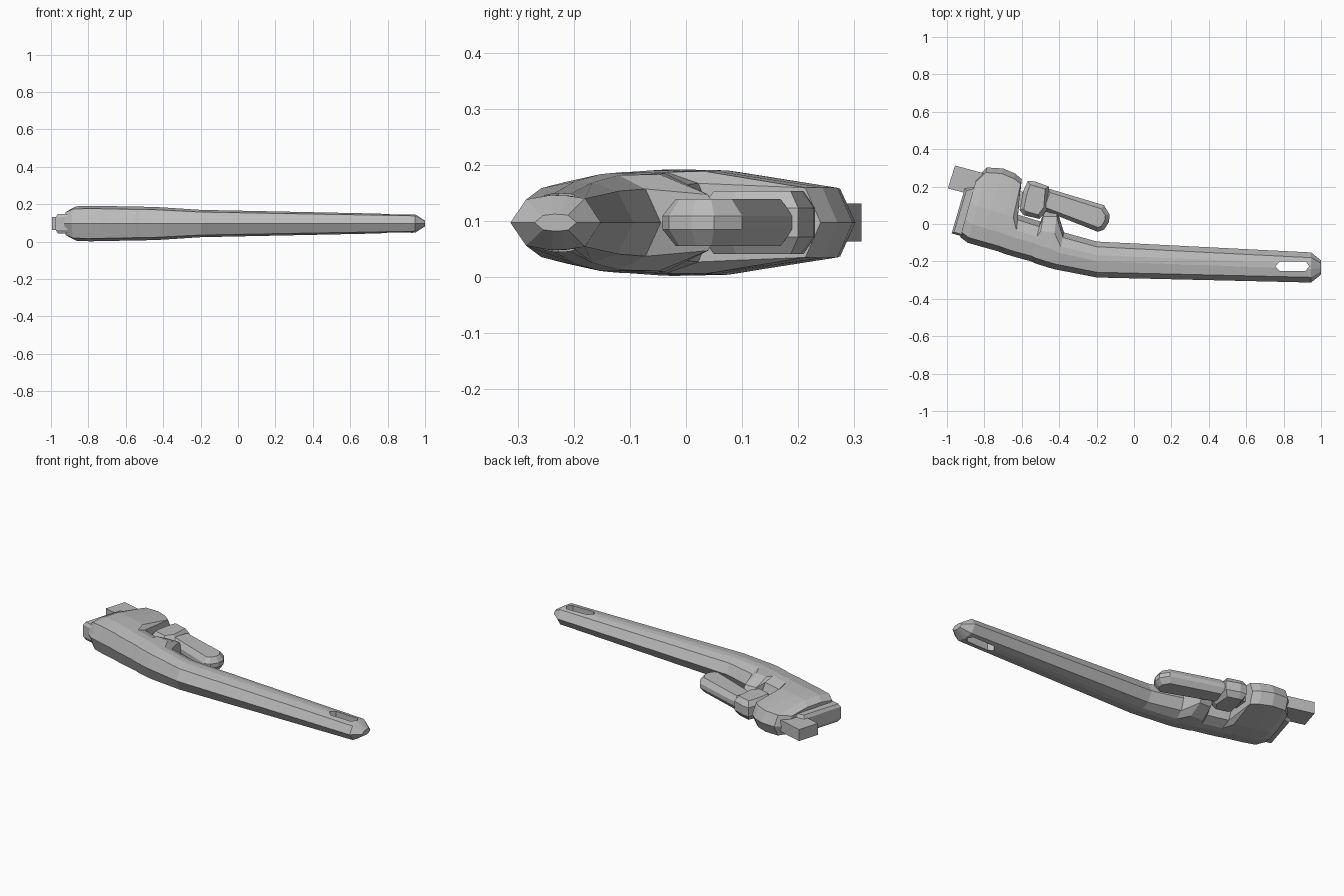
import bpy, bmesh
from mathutils import Vector

cube = bpy.data.objects.get("Cube")
if cube:
    bpy.data.objects.remove(cube, do_unlink=True)

MID = 0.097  # height of the symmetry plane

grey = bpy.data.materials.new("plain grey")
grey.use_nodes = True
grey.diffuse_color = (0.5, 0.5, 0.5, 1)
grey.node_tree.nodes["Principled BSDF"].inputs["Base Color"].default_value = (0.5, 0.5, 0.5, 1)


def finish(name, bm):
    bmesh.ops.recalc_face_normals(bm, faces=bm.faces)
    mesh = bpy.data.meshes.new(name)
    bm.to_mesh(mesh)
    bm.free()
    mesh.materials.append(grey)
    obj = bpy.data.objects.new(name, mesh)
    bpy.context.collection.objects.link(obj)
    return obj


def slab(name, outline, half, inset=0, bevel=0):
    """Flat prism around the symmetry plane, with sloped rims if bevelled."""
    bm = bmesh.new()
    wall = half - bevel
    face = bm.faces.new([bm.verts.new((x, y, MID - wall)) for x, y in outline])
    ext = bmesh.ops.extrude_face_region(bm, geom=[face])["geom"]
    for v in ext:
        if isinstance(v, bmesh.types.BMVert):
            v.co.z += 2 * wall
    bmesh.ops.recalc_face_normals(bm, faces=bm.faces)
    if inset:
        caps = [f for f in bm.faces if abs(f.normal.z) > 0.9]
        bmesh.ops.inset_individual(bm, faces=caps, thickness=inset, depth=bevel)
    return finish(name, bm)


def section(front, back, half, back_half):
    """Ring with a ridge on each side, sloped shoulders and a crowned top."""
    a, b = Vector(front), Vector(back)
    w = (b - a).length
    d = (b - a) / w
    rim = min(0.028, w * 0.2)
    rows = [(rim, half * 0.84), (min(0.1, w * 0.45), half),
            (min(0.2, w * 0.62), half * 0.98), (w - rim, back_half)]
    top = [(a + d * t, MID + h) for t, h in rows]
    low = [(a + d * t, MID - h) for t, h in reversed(rows)]
    ring = [(a, MID)] + top + [(b, MID)] + low
    return [(p.x, p.y, z) for p, z in ring]


# Body: front point, back point, half height, half height at the back shoulder
stations = [
    ((-0.93, -0.07), (-0.84, 0.25), 0.072, 0.05),
    ((-0.89, -0.10), (-0.786, 0.302), 0.092, 0.06),
    ((-0.82, -0.12), (-0.70, 0.297), 0.095, 0.062),
    ((-0.73, -0.145), (-0.636, 0.27), 0.094, 0.063),
    ((-0.69, -0.16), (-0.60, 0.24), 0.093, 0.062),
    ((-0.64, -0.175), (-0.62, 0.05), 0.092, 0.07),
    ((-0.55, -0.20), (-0.50, 0.013), 0.09, 0.066),
    ((-0.53, -0.21), (-0.48, 0.067), 0.09, 0.05),
    ((-0.45, -0.235), (-0.41, 0.067), 0.088, 0.05),
    ((-0.42, -0.243), (-0.374, -0.045), 0.086, 0.06),
    ((-0.198, -0.286), (-0.198, -0.094), 0.073, 0.056),
    ((0.947, -0.313), (0.947, -0.152), 0.049, 0.043),
    ((1.0, -0.27), (1.0, -0.195), 0.015, 0.013),
]
bm = bmesh.new()
rings = [[bm.verts.new(p) for p in section(*s)] for s in stations]
for r, s in zip(rings, rings[1:]):
    for i in range(len(r)):
        j = (i + 1) % len(r)
        bm.faces.new((r[i], r[j], s[j], s[i]))
bm.faces.new(rings[0])
bm.faces.new(rings[-1])
body = finish("handle_body", bm)

# Lanyard slot through the end of the handle
cutter = slab("slot_cutter", [(0.755, -0.227), (0.78, -0.252), (0.915, -0.252),
                              (0.937, -0.227), (0.92, -0.2), (0.78, -0.2)], 0.2)
cutter.hide_render = True
cutter.hide_viewport = True
cut = body.modifiers.new("slot", 'BOOLEAN')
cut.object = cutter
cut.operation = 'DIFFERENCE'
cut.solver = 'EXACT'

# End rail and the block projecting from it
slab("end_rail", [(-0.975, -0.05), (-0.91, -0.068), (-0.83, 0.2), (-0.905, 0.19)],
     0.052, 0.014, 0.018)
slab("end_block", [(-0.995, 0.19), (-0.80, 0.14), (-0.77, 0.262), (-0.957, 0.313)], 0.034)

# Side latch: knuckle, hinge pin and lever
slab("latch_knuckle", [(-0.612, 0.075), (-0.59, 0.047), (-0.505, 0.027), (-0.46, 0.08),
                       (-0.455, 0.2), (-0.53, 0.228), (-0.568, 0.23), (-0.595, 0.17)],
     0.056, 0.024, 0.03)
slab("hinge_pin", [(-0.66, 0.1), (-0.55, 0.08), (-0.53, 0.16), (-0.64, 0.18)], 0.03)
slab("latch_lever", [(-0.5, 0.08), (-0.193, -0.042), (-0.16, -0.03), (-0.134, 0.01),
                     (-0.13, 0.05), (-0.16, 0.1), (-0.46, 0.19)], 0.042, 0.024, 0.03)
